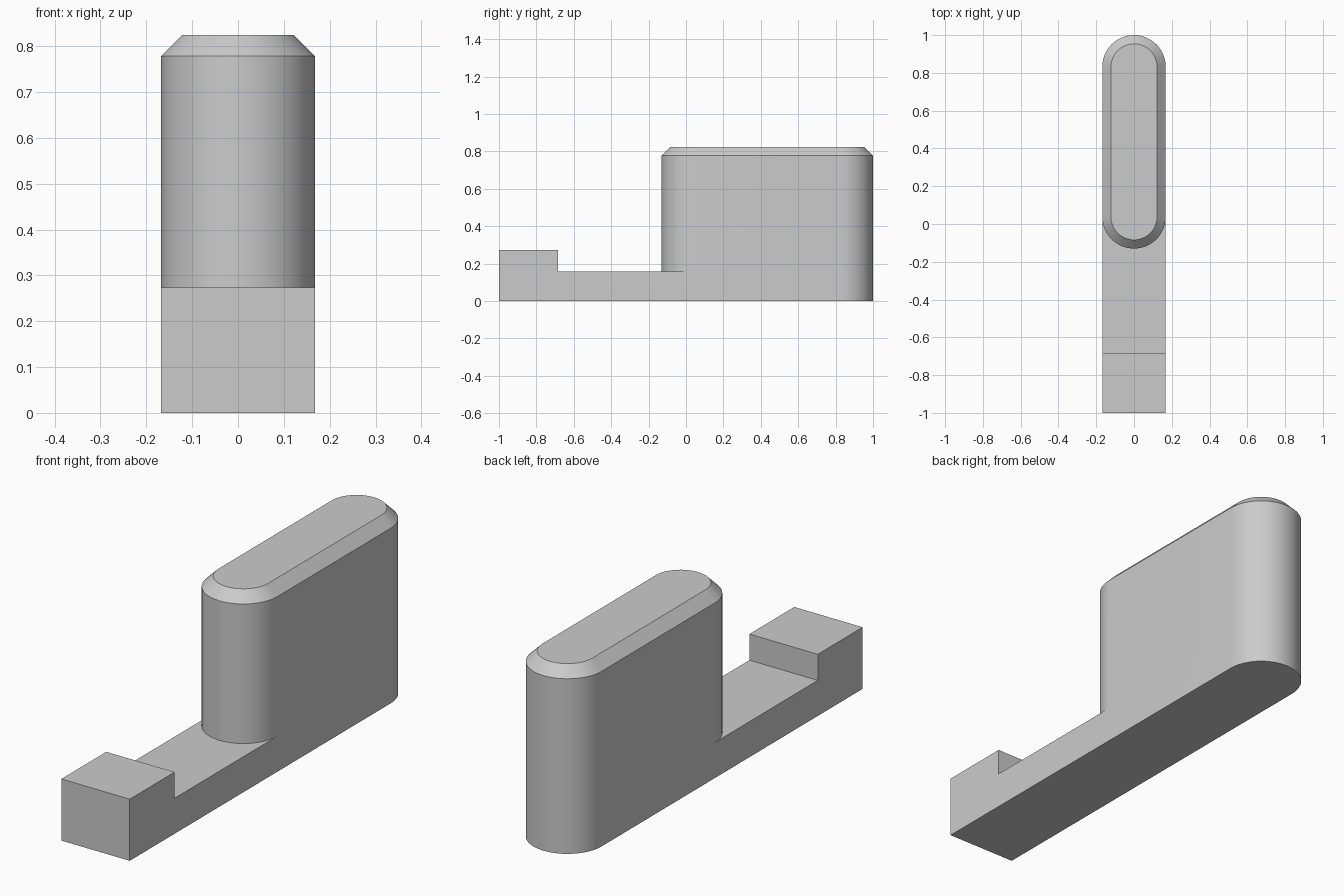
import bpy, bmesh
from math import pi, sin, cos, radians

cube = bpy.data.objects.get("Cube")
if cube:
    bpy.data.objects.remove(cube, do_unlink=True)

HALF_WIDTH = 0.168
BACK, FRONT = 1.0, -1.0
GRIP_FRONT = -0.13
TOP, CHAMFER = 0.824, 0.046
ARC_STEPS = 32

grey = bpy.data.materials.new("plain grey")
grey.use_nodes = True
colour = (0.6, 0.6, 0.6, 1)
grey.diffuse_color = colour
grey.node_tree.nodes["Principled BSDF"].inputs["Base Color"].default_value = colour


def make_object(name, bm):
    bmesh.ops.recalc_face_normals(bm, faces=bm.faces)
    mesh = bpy.data.meshes.new(name)
    bm.to_mesh(mesh)
    bm.free()
    mesh.materials.append(grey)
    obj = bpy.data.objects.new(name, mesh)
    bpy.context.collection.objects.link(obj)
    return obj


def slot_ring(bm, radius, z):
    """Loop of two half circles joined by straight sides."""
    ring = []
    for centre, start in ((BACK - HALF_WIDTH, 0), (GRIP_FRONT + HALF_WIDTH, pi)):
        for i in range(ARC_STEPS + 1):
            a = start + pi * i / ARC_STEPS
            ring.append(bm.verts.new((radius * cos(a), centre + radius * sin(a), z)))
    return ring


# Upright grip: rounded slot with a chamfered top
bm = bmesh.new()
rings = [slot_ring(bm, HALF_WIDTH, 0),
         slot_ring(bm, HALF_WIDTH, TOP - CHAMFER),
         slot_ring(bm, HALF_WIDTH - CHAMFER, TOP)]
for low, high in zip(rings, rings[1:]):
    for i in range(len(low)):
        j = (i + 1) % len(low)
        bm.faces.new((low[i], low[j], high[j], high[i]))
bm.faces.new(rings[0])
bm.faces.new(rings[-1])
grip = make_object("grip_and_rail", bm)

# Flat rail with a raised toe: side profile extruded across the width
RAIL_END = GRIP_FRONT + HALF_WIDTH
profile = [(FRONT, 0), (RAIL_END, 0), (RAIL_END, 0.158),
           (-0.685, 0.158), (-0.685, 0.274), (FRONT, 0.274)]
bm = bmesh.new()
side = bm.faces.new([bm.verts.new((-HALF_WIDTH, y, z)) for y, z in profile])
extruded = bmesh.ops.extrude_face_region(bm, geom=[side])["geom"]
bmesh.ops.translate(bm, vec=(2 * HALF_WIDTH, 0, 0),
                    verts=[v for v in extruded if isinstance(v, bmesh.types.BMVert)])
rail = make_object("rail_helper", bm)
rail.hide_render = True

# Join both into one clean solid
bpy.context.view_layer.objects.active = grip
union = grip.modifiers.new("join_rail", 'BOOLEAN')
union.operation = 'UNION'
union.solver = 'EXACT'
union.object = rail
bpy.ops.object.modifier_apply(modifier=union.name)
bpy.data.objects.remove(rail, do_unlink=True)

bpy.ops.object.select_all(action='DESELECT')
grip.select_set(True)
bpy.ops.object.shade_smooth_by_angle(angle=radians(30))
